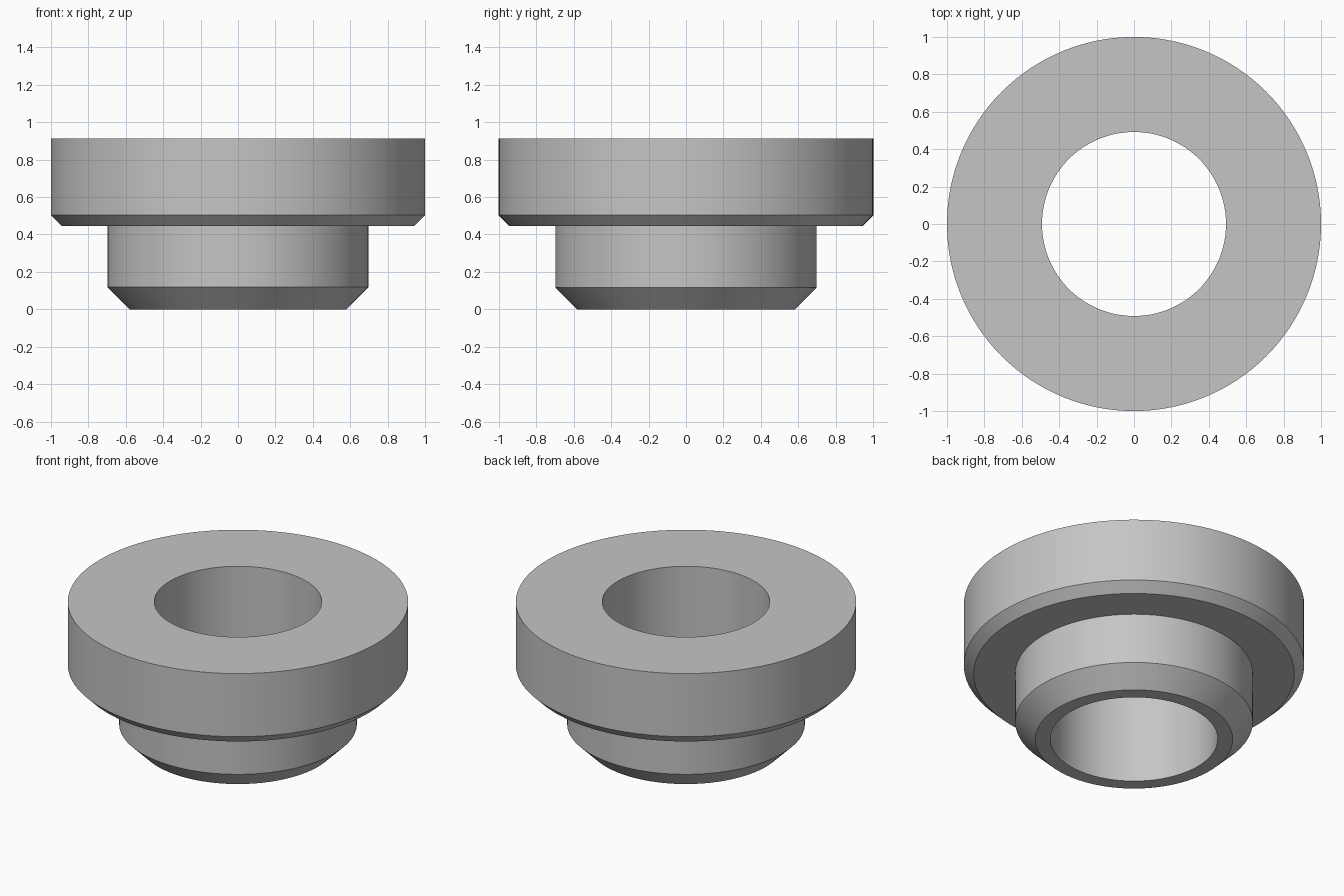
import bpy
import bmesh
from math import cos, sin, tau, radians

SEGMENTS = 128

cube = bpy.data.objects.get("Cube")
if cube:
    bpy.data.objects.remove(cube, do_unlink=True)

# Plain grey metal
grey = bpy.data.materials.new("plain_grey")
grey.use_nodes = True
colour = (0.56, 0.56, 0.56, 1)
grey.diffuse_color = colour
grey.node_tree.nodes["Principled BSDF"].inputs["Base Color"].default_value = colour


def revolve(name, profile, material):
    """Spin a closed (radius, height) profile around the z axis."""
    bm = bmesh.new()
    rings = [[bm.verts.new((r * cos(tau * i / SEGMENTS), r * sin(tau * i / SEGMENTS), z))
              for i in range(SEGMENTS)] for r, z in profile]
    for a, b in zip(rings, rings[1:] + rings[:1]):
        for i in range(SEGMENTS):
            j = (i + 1) % SEGMENTS
            bm.faces.new((a[i], a[j], b[j], b[i]))
    bmesh.ops.recalc_face_normals(bm, faces=bm.faces)
    mesh = bpy.data.meshes.new(name)
    bm.to_mesh(mesh)
    bm.free()
    mesh.materials.append(material)
    obj = bpy.data.objects.new(name, mesh)
    bpy.context.collection.objects.link(obj)
    return obj


# Flanged bushing: through bore, chamfered spigot, chamfered flange
bushing = revolve("flanged_bushing", [
    (0.492, 0), (0.58, 0), (0.698, 0.118), (0.698, 0.445),
    (0.942, 0.445), (1, 0.503), (1, 0.912), (0.492, 0.912),
], grey)

bpy.ops.object.select_all(action="DESELECT")
bushing.select_set(True)
bpy.context.view_layer.objects.active = bushing
bpy.ops.object.shade_smooth_by_angle(angle=radians(30))
